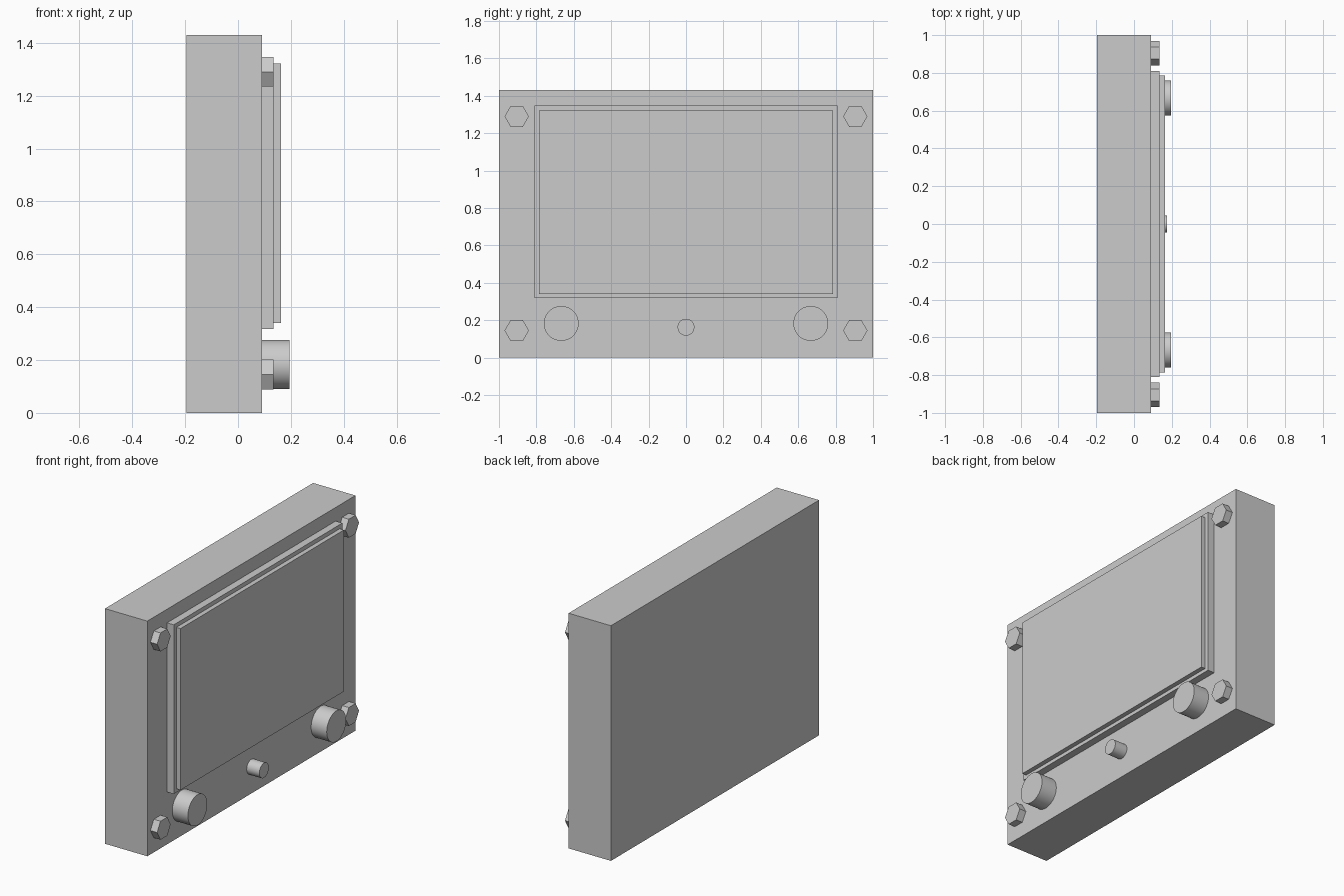
import bpy
import math

cube = bpy.data.objects.get("Cube")
if cube:
    bpy.data.objects.remove(cube, do_unlink=True)

# Single flat colour
grey = bpy.data.materials.new("light_grey")
grey.use_nodes = True
colour = (0.6, 0.6, 0.6, 1)
grey.diffuse_color = colour
grey.node_tree.nodes["Principled BSDF"].inputs["Base Color"].default_value = colour

FACE = 0.09       # x of the casing's display side
RIM = 0.135       # x of the bezel and bolt heads


def slab(name, x0, x1, half_y, z0, z1):
    """Box spanning x0..x1 and z0..z1, centred on y."""
    bpy.ops.mesh.primitive_cube_add(size=1, location=((x0 + x1) / 2, 0, (z0 + z1) / 2))
    ob = bpy.context.object
    ob.name = name
    ob.scale = (x1 - x0, 2 * half_y, z1 - z0)
    bpy.ops.object.transform_apply(location=False, rotation=False, scale=True)
    ob.data.materials.append(grey)


def disc(name, y, z, radius, x1, sides):
    """Cylinder standing out of the casing along +x."""
    bpy.ops.mesh.primitive_cylinder_add(
        vertices=sides, radius=radius, depth=x1 - FACE,
        location=((FACE + x1) / 2, y, z), rotation=(0, math.pi / 2, 0))
    ob = bpy.context.object
    ob.name = name
    ob.data.materials.append(grey)
    if sides > 6:
        bpy.ops.object.shade_smooth_by_angle(angle=math.radians(30))


# Casing, raised bezel and screen
slab("casing", -0.195, FACE, 1.0, 0, 1.43)
slab("bezel", FACE, RIM, 0.81, 0.318, 1.347)
slab("screen", RIM, 0.163, 0.785, 0.34, 1.322)

# Corner bolts and control knobs on both sides
for side, s in (("front", -1), ("rear", 1)):
    for level, z in (("lower", 0.145), ("upper", 1.29)):
        disc(f"{side}_{level}_bolt", s * 0.905, z, 0.065, RIM, 6)
    disc(f"{side}_knob", s * 0.667, 0.183, 0.093, 0.195, 64)

# Small centre button
disc("centre_button", 0, 0.163, 0.045, 0.175, 48)
